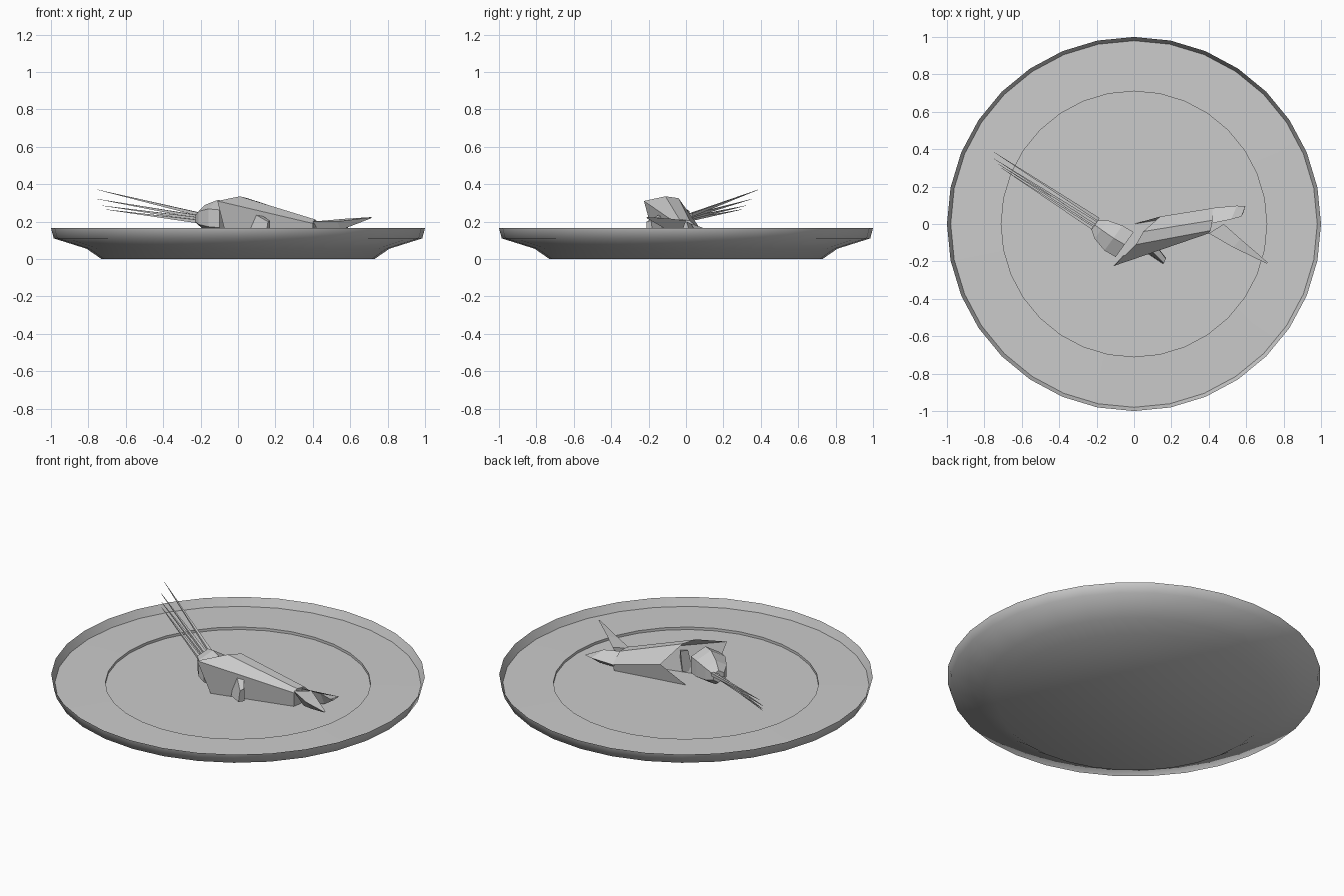
import bpy, bmesh, math
from mathutils import Vector

if "Cube" in bpy.data.objects:
    bpy.data.objects.remove(bpy.data.objects["Cube"])


def make_object(name, verts, faces, smooth=False):
    mesh = bpy.data.meshes.new(name)
    mesh.from_pydata(verts, [], faces)
    obj = bpy.data.objects.new(name, mesh)
    bpy.context.collection.objects.link(obj)
    bm = bmesh.new()
    bm.from_mesh(mesh)
    bmesh.ops.recalc_face_normals(bm, faces=bm.faces)
    for f in bm.faces:
        f.smooth = smooth
    bm.to_mesh(mesh)
    bm.free()
    return obj


def lathe(name, profile, sides=32, cap_first=False, cap_last=False):
    verts = [(r * math.cos(2 * math.pi * i / sides), r * math.sin(2 * math.pi * i / sides), z)
             for r, z in profile for i in range(sides)]
    faces = [(j * sides + i, j * sides + (i + 1) % sides,
              (j + 1) * sides + (i + 1) % sides, (j + 1) * sides + i)
             for j in range(len(profile) - 1) for i in range(sides)]
    n = len(profile)
    if cap_first:
        faces.append(tuple(range(sides)))
    if cap_last:
        faces.append(tuple(range((n - 1) * sides, n * sides)))
    return make_object(name, verts, faces, smooth=True)


def loft(name, rings, closed=True, caps=(False, False)):
    k = len(rings[0])
    verts = [p for ring in rings for p in ring]
    faces = [(j * k + i, j * k + (i + 1) % k, (j + 1) * k + (i + 1) % k, (j + 1) * k + i)
             for j in range(len(rings) - 1) for i in range(k if closed else k - 1)]
    if caps[0]:
        faces.append(tuple(range(k)))
    if caps[1]:
        faces.append(tuple(range((len(rings) - 1) * k, len(rings) * k)))
    return make_object(name, verts, faces)


def ring_around(centre, axis, radius, sides):
    axis = Vector(axis).normalized()
    u = axis.cross(Vector((0, 0, 1))).normalized()
    w = u.cross(axis)
    return [tuple(Vector(centre) + radius * (math.cos(a) * u + math.sin(a) * w))
            for a in (2 * math.pi * (i + 0.5) / sides for i in range(sides))]


# plate: foot, flared underside, upright lip, flat rim, shallow well
lathe("plate", [(0.73, 0), (0.81, 0.055), (0.985, 0.11), (1.0, 0.165),
                (0.98, 0.118), (0.71, 0.122), (0.71, 0.105)], cap_first=True)
lathe("plate_floor", [(0.71, 0.107)], cap_last=True)

# shellfish body lying on its side: an open shell tapering to the tail
front = [(-.06, -.17, .11), (-.11, -.225, .31), (.01, -.11, .335),
         (.05, -.04, .325), (.14, .04, .21), (.0, .0, .11)]
rear = [(.40, -.05, .11), (.40, -.05, .19), (.41, -.035, .212),
        (.42, .02, .205), (.42, .085, .15), (.42, .07, .11)]
loft("body_shell", [front, rear], caps=(False, True))

# head: faceted barrel narrowing towards the feelers
axis = Vector((-0.8, 0.58, 0.0))
loft("head", [ring_around((-.05, -.11, .215), axis, .095, 6),
              ring_around((-.11, -.075, .22), axis, .095, 6),
              ring_around((-.175, -.03, .22), axis, .07, 6),
              ring_around((-.21, -.005, .215), axis, .035, 6)], caps=(True, True))

# feelers: long thin spikes
tips = [(-.75, .385, .37), (-.75, .35, .32), (-.725, .32, .285), (-.71, .30, .265)]
for i, tip in enumerate(tips):
    start = Vector((-.19 - .012 * (i % 2), -.005 + .03 * (1 - i / 1.5), .235 - .012 * i))
    d = Vector(tip) - start
    loft(f"feeler_{i + 1}", [ring_around(start, d, .013, 4),
                             ring_around(tip, d, .001, 4)], caps=(True, True))

# small leg tucked under the body
loft("leg", [[(.06, -.15, .12), (.07, -.12, .25), (.10, -.09, .25), (.10, -.11, .12)],
             [(.15, -.21, .13), (.16, -.21, .20), (.17, -.185, .205), (.17, -.18, .13)]],
     caps=(True, True))

# tail fins
loft("tail_fin_back", [[(.40, .0, .20), (.41, .085, .15), (.41, .03, .11)],
                       [(.52, .025, .19), (.55, .098, .16), (.53, .05, .12)],
                       [(.575, .04, .165), (.595, .095, .165), (.585, .06, .155)]],
     caps=(True, True))
loft("tail_fin_front", [[(.40, -.05, .20), (.48, .0, .205), (.45, -.03, .12)],
                        [(.53, -.125, .20), (.57, -.08, .215), (.55, -.10, .155)],
                        [(.71, -.212, .222), (.715, -.205, .224), (.71, -.208, .217)]],
     caps=(True, True))

# keep the plate's hard edges crisp
bpy.ops.object.select_all(action='DESELECT')
plate = bpy.data.objects["plate"]
plate.select_set(True)
bpy.context.view_layer.objects.active = plate
bpy.ops.object.shade_smooth_by_angle(angle=math.radians(60))
